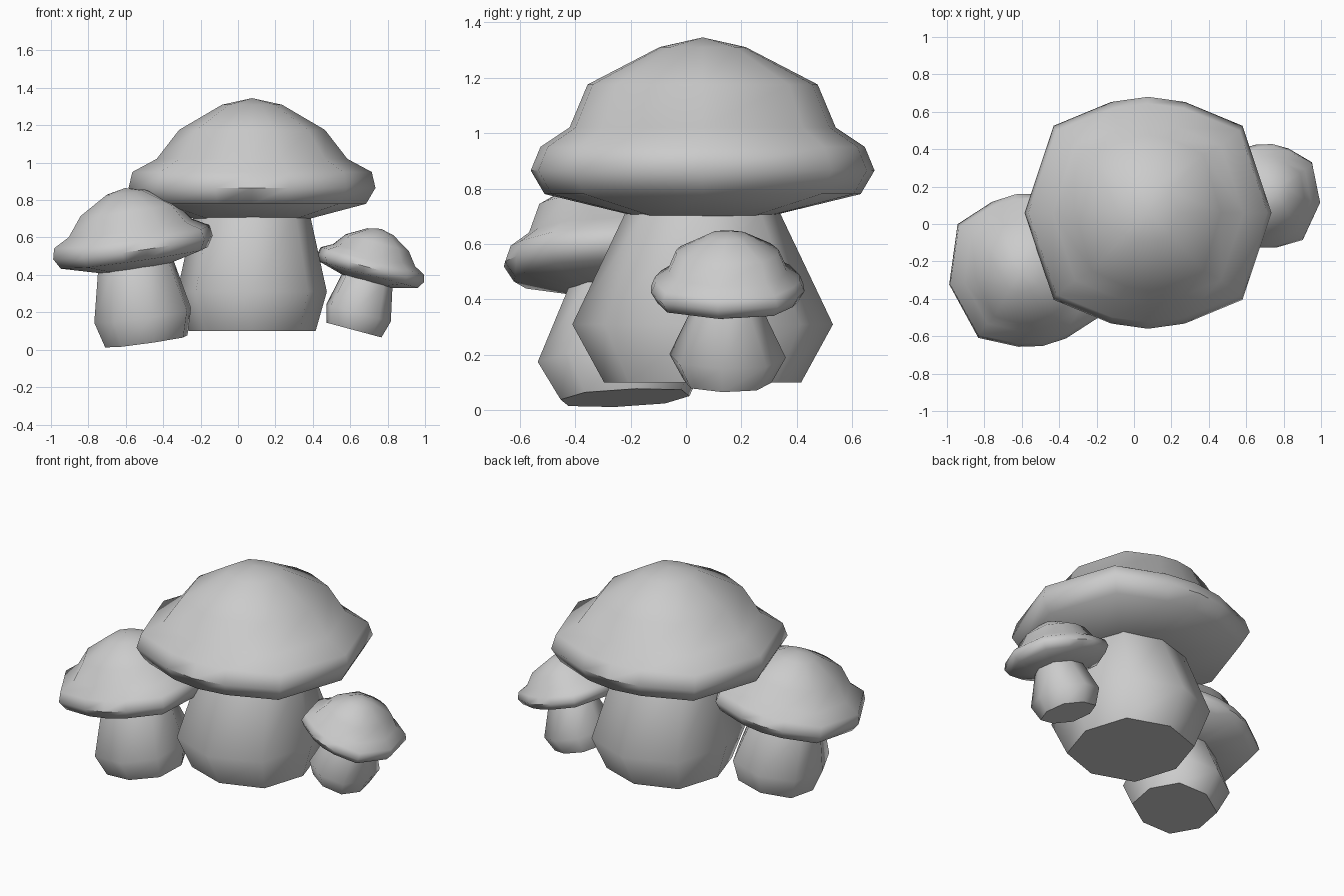
import bpy, bmesh
from math import radians
from mathutils import Matrix

if "Cube" in bpy.data.objects:
    bpy.data.objects.remove(bpy.data.objects["Cube"])

# Cross-sections (unit outlines)
STEM_OUT = [(1, 0), (.75, .75), (0, 1), (-.75, .75),
            (-1, 0), (-.75, -.75), (0, -1), (.75, -.75)]
QUARTER = [(.765, .75), (.3, .955)]
CAP_OUT = ([(1, 0)] + QUARTER + [(0, 1)] + [(-x, y) for x, y in reversed(QUARTER)]
           + [(-1, 0)] + [(-x, -y) for x, y in QUARTER] + [(0, -1)]
           + [(x, -y) for x, y in reversed(QUARTER)])

# Profiles: x radius, y radius, height above the stem foot
STEM = [(.34, .355, 0), (.40, .47, .21), (.31, .275, .62), (.28, .25, .68)]
CAP = [(.27, .20, .59), (.61, .57, .68), (.66, .62, .765), (.64, .585, .85),
       (.51, .48, .92), (.39, .415, 1.075), (.16, .155, 1.21)]


def loft(name, outline, profile, matrix, apex=None, base=None):
    bm = bmesh.new()
    rings = [[bm.verts.new((x * rx, y * ry, z)) for x, y in outline]
             for rx, ry, z in profile]
    n = len(outline)
    for a, b in zip(rings, rings[1:]):
        for i in range(n):
            j = (i + 1) % n
            bm.faces.new((a[i], a[j], b[j], b[i]))
    # Close each end with a point or a flat face
    for ring, z in ((rings[0], base), (rings[-1], apex)):
        if z is None:
            bm.faces.new(ring)
        else:
            tip = bm.verts.new((0, 0, z))
            for i in range(n):
                bm.faces.new((ring[i], ring[(i + 1) % n], tip))
    bmesh.ops.recalc_face_normals(bm, faces=bm.faces)
    bm.transform(matrix)
    mesh = bpy.data.meshes.new(name)
    bm.to_mesh(mesh)
    bm.free()
    obj = bpy.data.objects.new(name, mesh)
    bpy.context.collection.objects.link(obj)
    bpy.ops.object.select_all(action='DESELECT')
    obj.select_set(True)
    bpy.context.view_layer.objects.active = obj
    bpy.ops.object.shade_smooth_by_angle(angle=radians(52))


def mushroom(name, foot, scale, tilt_x, tilt_y, turn):
    m = (Matrix.Translation(foot)
         @ Matrix.Rotation(radians(tilt_y), 4, 'Y')
         @ Matrix.Rotation(radians(tilt_x), 4, 'X')
         @ Matrix.Rotation(radians(turn), 4, 'Z')
         @ Matrix.Scale(scale, 4))
    loft(name + "_stem", STEM_OUT, STEM, m)
    loft(name + "_cap", CAP_OUT, CAP, m, apex=1.245, base=.62)


# Three mushrooms: large centre, medium left, small right
mushroom("large_mushroom", (.075, .06, .10), 1, 0, 0, 0)
mushroom("medium_mushroom", (-.49, -.22, .045), .665, 3, -8, 10)
mushroom("small_mushroom", (.62, .15, .105), .45, 0, 15, -7)
